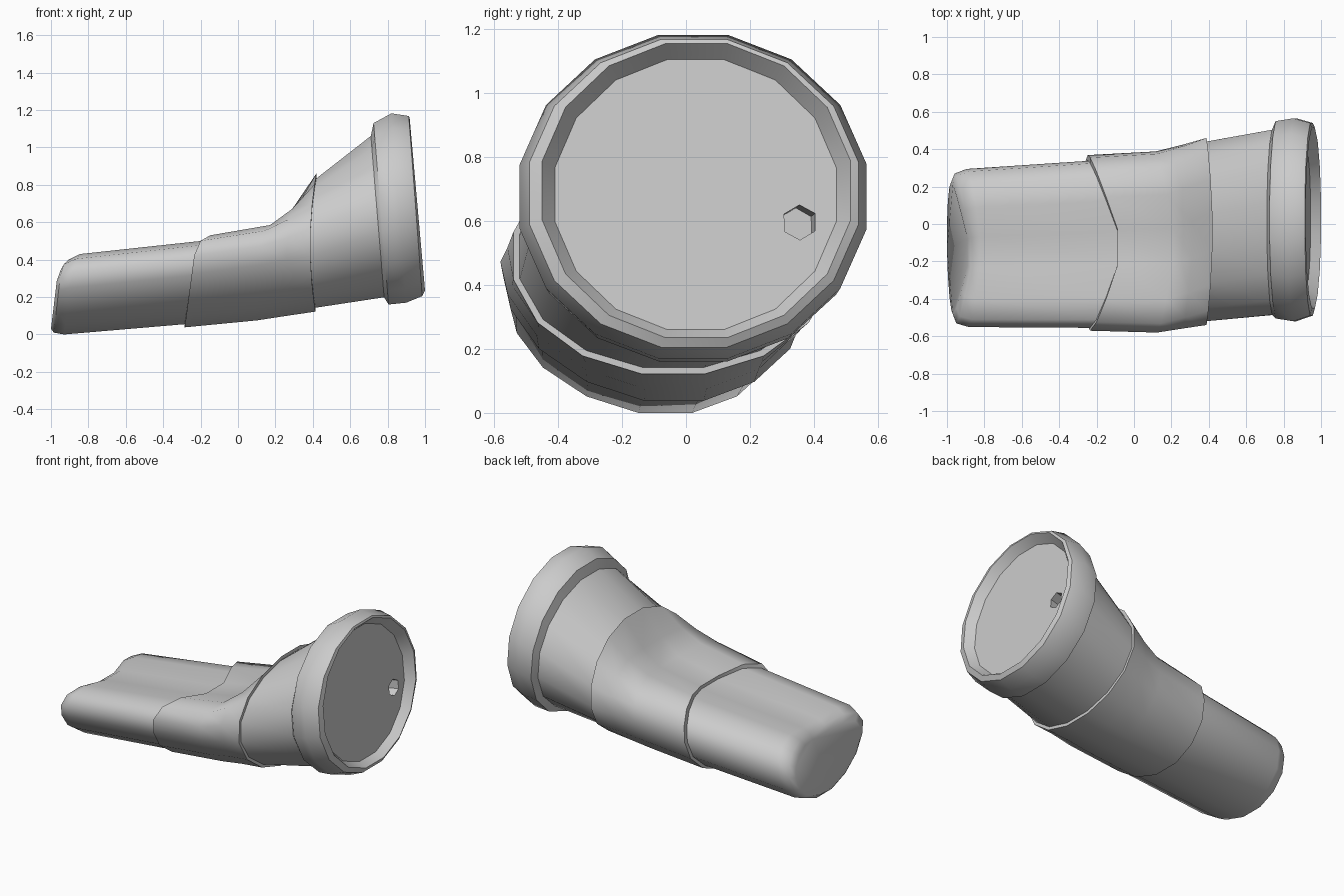
import bpy, bmesh, math
from mathutils import Vector

if "Cube" in bpy.data.objects:
    bpy.data.objects.remove(bpy.data.objects["Cube"])

# Half cross-sections, bottom to top: a dished D shape and a circle (16 sides in full)
DISHED = [(.2, .0), (.56, .12), (.84, .33), (.98, .58), (.99, .78), (.86, .94), (.58, 1), (.2, .95)]
K = math.cos(math.pi / 16)
ROUND = [(math.sin((i + .5) * math.pi / 8) / K, .5 - .5 * math.cos((i + .5) * math.pi / 8) / K)
         for i in range(8)]


def section(xb, xt, y0, y1, z0, z1, dish=0.0, push=0.0, bow=0.0):
    """Ring from bottom/top x, y and z limits; push slides the dished top along x,
    bow pulls the sides back along x."""
    cy, ry = (y0 + y1) / 2, (y1 - y0) / 2
    left, right = [], []
    for i in range(8):
        u = ROUND[i][0] * (1 - dish) + DISHED[i][0] * dish
        w = ROUND[i][1] * (1 - dish) + DISHED[i][1] * dish
        x = xb + (xt - xb) * w + (push * max(0, 1 - u) if i >= 5 else 0) - bow * u * u
        lean = .045 * dish * (1 - 2 * min(1, max(0, w)))
        z = z0 + (z1 - z0) * w
        right.append(Vector((x, cy + lean + ry * u, z)))
        left.append(Vector((x, cy + lean - ry * u, z)))
    return right + left[::-1]


def smooth(ob, degrees):
    bpy.ops.object.select_all(action='DESELECT')
    ob.select_set(True)
    bpy.context.view_layer.objects.active = ob
    bpy.ops.object.shade_smooth_by_angle(angle=math.radians(degrees))


def loft(name, rows, cap_start=False, cap_end=False, degrees=50):
    """Skin a surface through the given sections."""
    bm = bmesh.new()
    rings = [[bm.verts.new(p) for p in section(*r)] for r in rows]
    for a, b in zip(rings, rings[1:]):
        for i in range(16):
            j = (i + 1) % 16
            bm.faces.new((a[i], b[i], b[j], a[j]))
    if cap_start:
        bm.faces.new(rings[0])
    if cap_end:
        bm.faces.new(rings[-1][::-1])
    bmesh.ops.recalc_face_normals(bm, faces=bm.faces)
    me = bpy.data.meshes.new(name)
    bm.to_mesh(me)
    bm.free()
    ob = bpy.data.objects.new(name, me)
    bpy.context.collection.objects.link(ob)
    smooth(ob, degrees)
    return ob


# Narrow dished tube with rounded end
loft("tube", [
    (-1.0, -.96, -.46, .24, .03, .36, 1, .09),
    (-.985, -.94, -.51, .285, .01, .40, 1, .085),
    (-.93, -.87, -.53, .31, 0, .43, 1, .06),
    (-.2, -.12, -.535, .36, .062, .515, 1, .15)], cap_start=True)

# Sleeve that opens from the dished section to a round one, with turned-in lips
loft("sleeve", [
    (-.285, -.22, -.53, .355, .055, .505, 1, .17),
    (-.285, -.22, -.55, .385, .038, .53, 1, .17),
    (.1, .13, -.56, .405, .075, .585, 1, .1),
    (.25, .27, -.55, .43, .098, .69, .6, .05),
    (.415, .42, -.54, .46, .122, .86, 0, 0, .03),
    (.415, .42, -.52, .44, .142, .835, 0, 0, .03)])

# Flaring neck
loft("neck", [
    (.41, .415, -.52, .44, .142, .83, 0, 0, .03),
    (.79, .715, -.485, .505, .2, 1.065)])

# Thick rim with a recessed disc
rim = loft("rim", [
    (.78, .71, -.485, .505, .2, 1.06),
    (.805, .725, -.505, .55, .16, 1.13),
    (.90, .82, -.52, .565, .17, 1.182),
    (.985, .913, -.49, .54, .205, 1.168),
    (1.0, .918, -.45, .515, .235, 1.155),
    (.945, .865, -.41, .47, .26, 1.105)], True, True)

# Small six-sided pocket in the disc
axis = Vector((1, .15, .13)).normalized()
bpy.ops.mesh.primitive_cylinder_add(vertices=6, radius=.055, depth=.14,
                                    location=(.91, .355, .595))
cutter = bpy.context.object
cutter.name = "pocket_cutter"
cutter.hide_render = True
cutter.rotation_euler = axis.to_track_quat('Z', 'Y').to_euler()
mod = rim.modifiers.new("pocket", 'BOOLEAN')
mod.operation = 'DIFFERENCE'
mod.object = cutter
bpy.context.view_layer.objects.active = rim
bpy.ops.object.modifier_apply(modifier="pocket")
bpy.data.objects.remove(cutter)

# Open the hidden back of the rim where the neck joins
bm = bmesh.new()
bm.from_mesh(rim.data)
back = [f for f in bm.faces if len(f.verts) == 16 and f.calc_center_median().x < .8]
bmesh.ops.delete(bm, geom=back, context='FACES')
bm.to_mesh(rim.data)
bm.free()
smooth(rim, 40)
